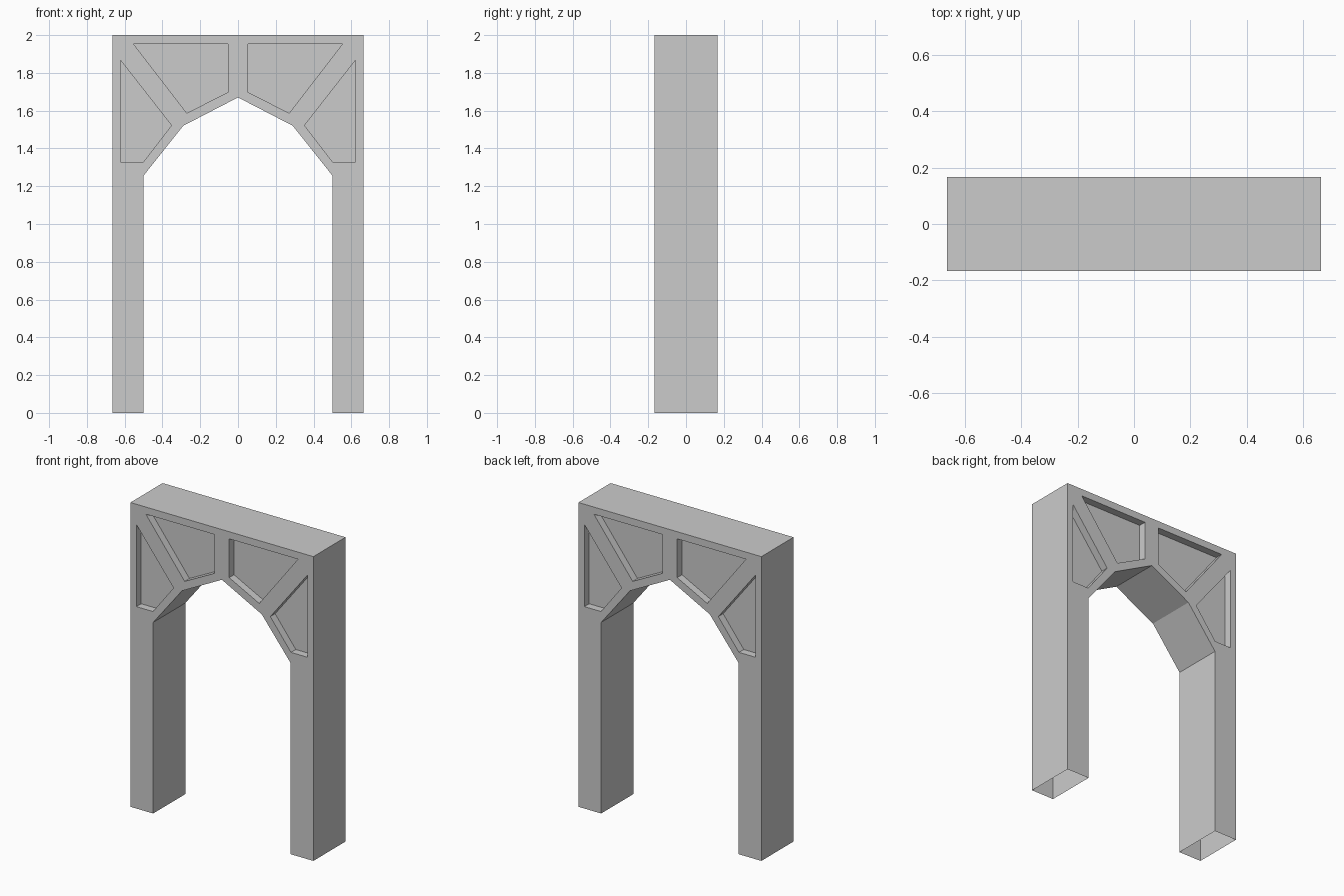
import bpy, bmesh

if "Cube" in bpy.data.objects:
    bpy.data.objects.remove(bpy.data.objects["Cube"])

HALF_DEPTH, RECESS = 0.167, 0.05

# Right half of the arch outline (x, z), from the apex down and round to the top
half = [(0.29, 1.52), (0.5, 1.256), (0.5, 0), (0.665, 0), (0.665, 2)]
outline = [(0, 1.67)] + half + [(-x, z) for x, z in reversed(half)]

# Right-hand recessed panels, mirrored to the left
panels = [
    [(0.053, 1.953), (0.553, 1.953), (0.271, 1.587), (0.053, 1.698)],
    [(0.622, 1.867), (0.622, 1.327), (0.502, 1.327), (0.352, 1.522)],
]
panels += [[(-x, z) for x, z in p] for p in panels]

bm = bmesh.new()


def loop(points, y):
    return [bm.verts.new((x, y, z)) for x, z in points]


def pairs(ring):
    return list(zip(ring, ring[1:] + ring[:1]))


def wall(ring_a, ring_b, skip_floor=False):
    for (a, b), (c, d) in zip(pairs(ring_a), pairs(ring_b)):
        if skip_floor and a.co.z == 0 and b.co.z == 0:
            continue  # legs are open underneath
        bm.faces.new((a, b, d, c))


rims = []
for side in (-1, 1):
    # Face of the arch with openings for the panels
    rim = loop(outline, side * HALF_DEPTH)
    rims.append(rim)
    edges = [bm.edges.new(e) for e in pairs(rim)]
    for panel in panels:
        mouth = loop(panel, side * HALF_DEPTH)
        edges += [bm.edges.new(e) for e in pairs(mouth)]
        # Recess walls and floor
        floor = loop(panel, side * (HALF_DEPTH - RECESS))
        wall(mouth, floor)
        bm.faces.new(floor)
    bmesh.ops.triangle_fill(bm, edges=edges, normal=(0, side, 0))

# Outer sides, top and underside of the arch
wall(rims[0], rims[1], skip_floor=True)
bmesh.ops.recalc_face_normals(bm, faces=bm.faces[:])

mesh = bpy.data.meshes.new("archway")
bm.to_mesh(mesh)
bm.free()
bpy.context.collection.objects.link(bpy.data.objects.new("archway", mesh))
